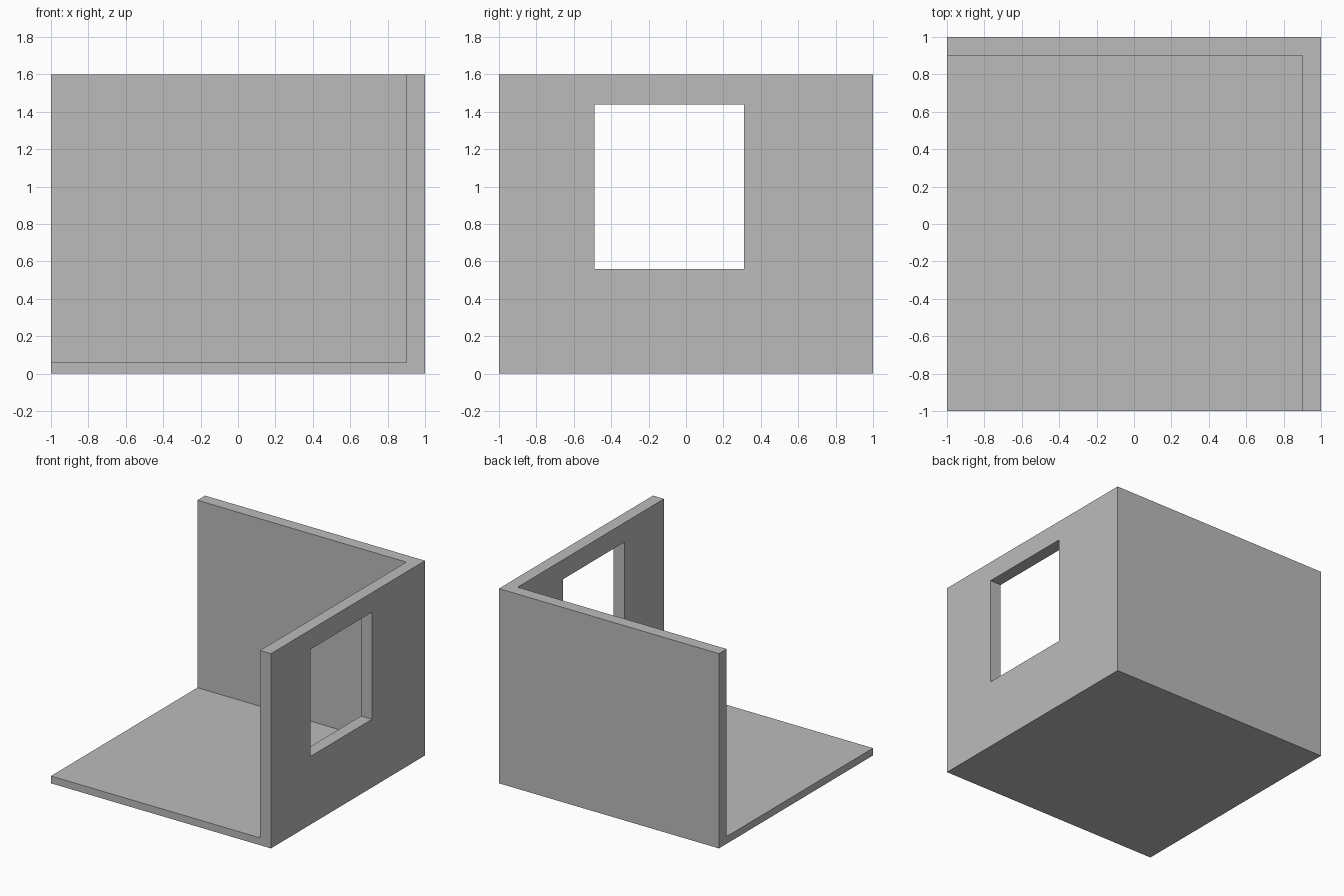
import bpy

cube = bpy.data.objects.get("Cube")
if cube:
    bpy.data.objects.remove(cube, do_unlink=True)

# Single plain grey material
grey = bpy.data.materials.new("plain_grey")
grey.use_nodes = True
colour = (0.5, 0.5, 0.5, 1)
grey.diffuse_color = colour
grey.node_tree.nodes["Principled BSDF"].inputs["Base Color"].default_value = colour


def box(name, low, high):
    """Axis-aligned box between two corners."""
    centre = [(a + b) / 2 for a, b in zip(low, high)]
    bpy.ops.mesh.primitive_cube_add(size=1, location=centre)
    obj = bpy.context.object
    obj.name = name
    obj.scale = [b - a for a, b in zip(low, high)]
    bpy.ops.object.transform_apply(location=True, rotation=False, scale=True)
    obj.data.materials.append(grey)
    return obj


def cut(target, cutter):
    """Subtract the cutter from the target, then remove the cutter."""
    cutter.hide_render = True
    mod = target.modifiers.new("cut", "BOOLEAN")
    mod.operation = "DIFFERENCE"
    mod.solver = "EXACT"
    mod.object = cutter
    bpy.context.view_layer.objects.active = target
    bpy.ops.object.modifier_apply(modifier=mod.name)
    bpy.data.objects.remove(cutter, do_unlink=True)


wall = 0.1
floor = 0.06
height = 1.6

# Room shell: floor slab, back wall and left wall in one solid
room = box("room_shell", (-1, -1, 0), (1, 1, height))
cut(room, box("room_cutter", (-2, -2, floor), (1 - wall, 1 - wall, 2)))

# Window opening through the left wall
cut(room, box("window_cutter", (0.5, -0.49, 0.56), (1.5, 0.31, 1.44)))
